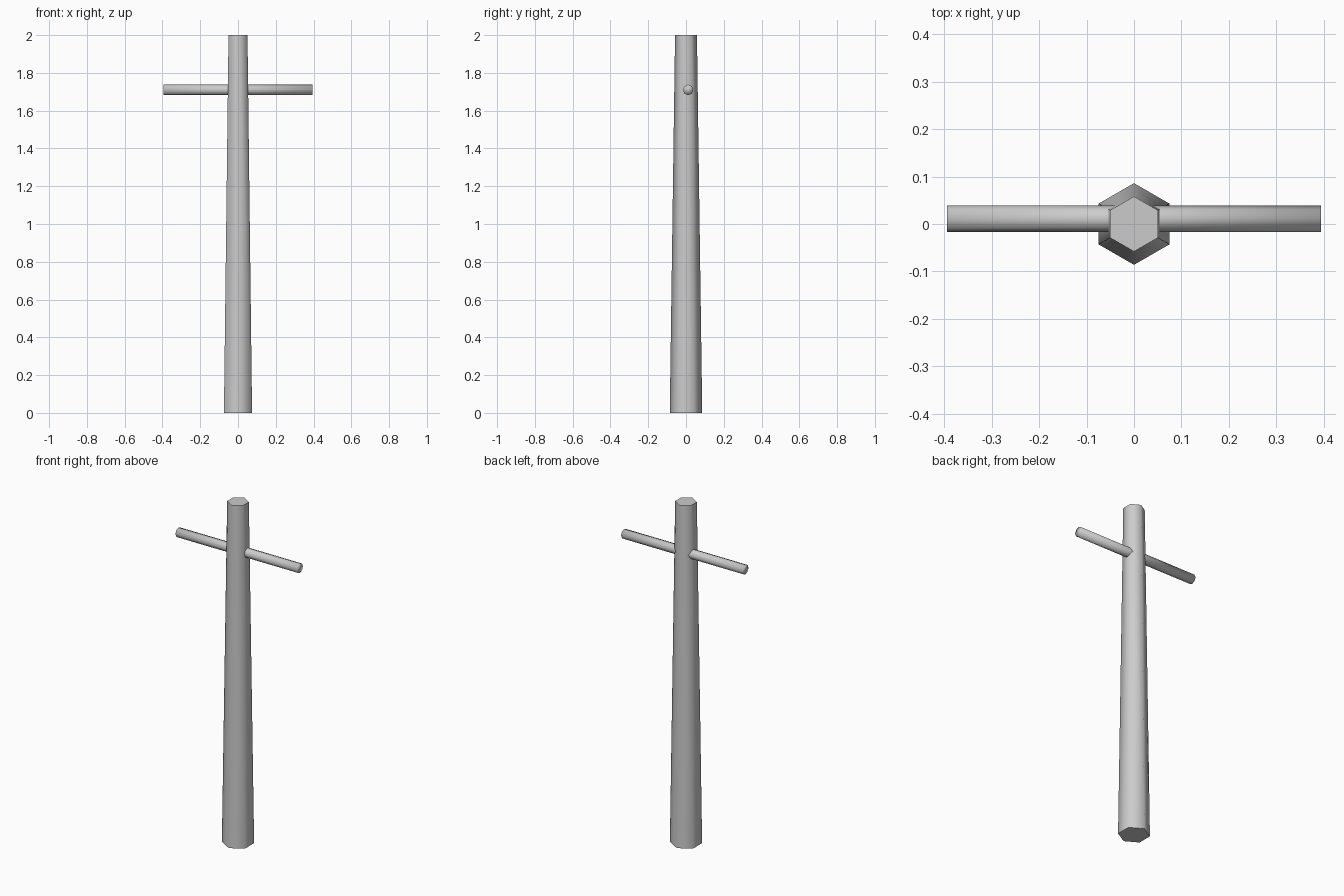
import bpy, math

cube = bpy.data.objects.get("Cube")
if cube:
    bpy.data.objects.remove(cube, do_unlink=True)

# Single plain grey finish
grey = bpy.data.materials.new("plain_grey")
grey.use_nodes = True
colour = (0.6, 0.6, 0.6, 1)
grey.diffuse_color = colour
grey.node_tree.nodes["Principled BSDF"].inputs["Base Color"].default_value = colour


def finish(obj, name):
    obj.name = name
    obj.data.materials.append(grey)
    bpy.ops.object.transform_apply(location=False, rotation=True, scale=True)


# Tapered six-sided pole, corners facing front and back
bpy.ops.mesh.primitive_cone_add(vertices=6, radius1=0.086, radius2=0.058,
                                depth=2, location=(0, 0, 1))
pole = bpy.context.object
finish(pole, "pole")
bpy.ops.object.shade_smooth_by_angle(angle=math.radians(70))

# Round crossbar running through the pole, slightly behind its centre
bpy.ops.mesh.primitive_cylinder_add(vertices=8, radius=0.028, depth=0.788,
                                    location=(0, 0.011, 1.71),
                                    rotation=(0, math.pi / 2, 0))
crossbar = bpy.context.object
finish(crossbar, "crossbar")
bpy.ops.object.shade_smooth()
